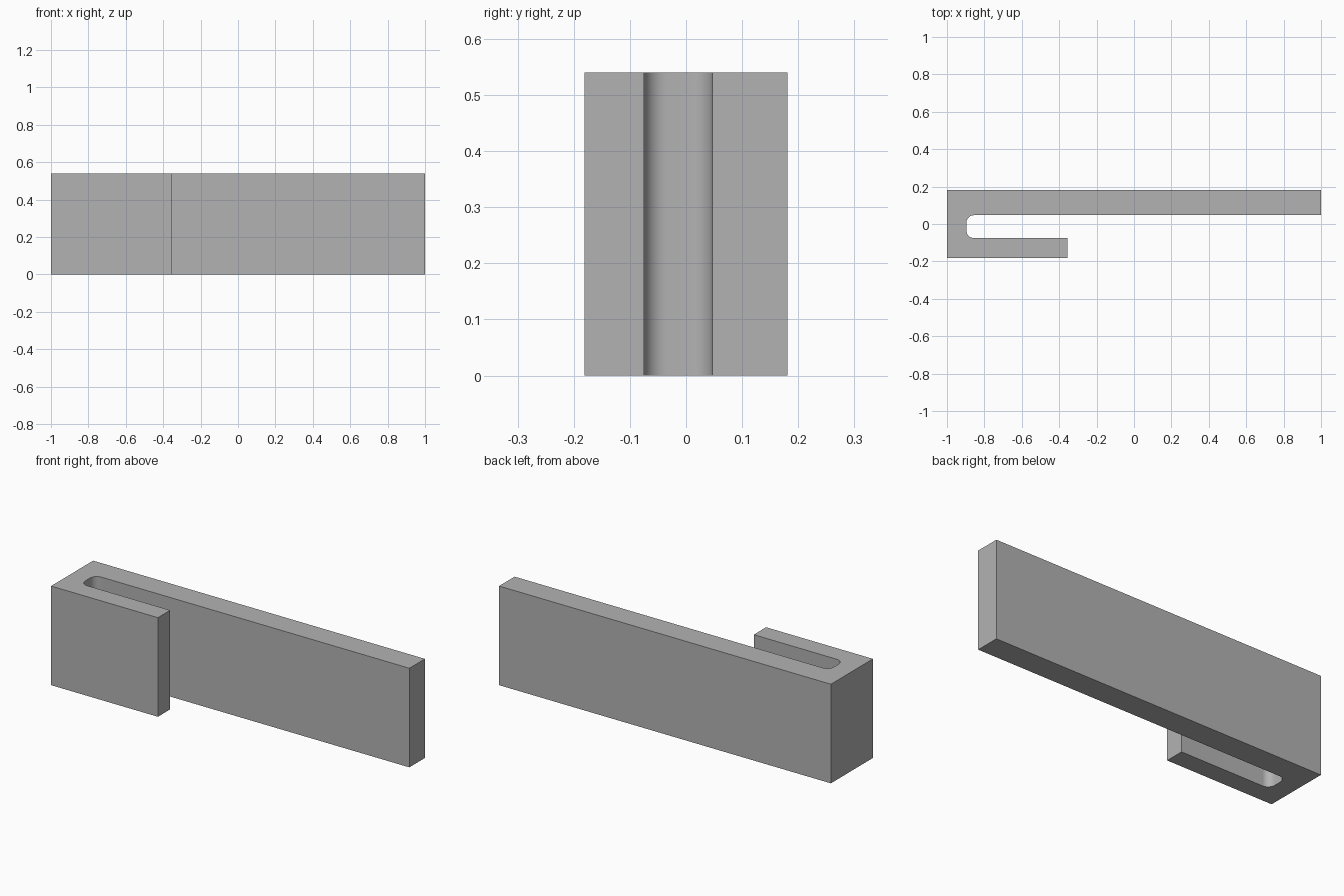
import bpy, bmesh
from math import pi, cos, sin

cube = bpy.data.objects.get("Cube")
if cube:
    bpy.data.objects.remove(cube, do_unlink=True)

# Overall sizes
HEIGHT = 0.54
BACK, FRONT = 0.181, -0.181
SLOT_BACK, SLOT_FRONT = 0.047, -0.075
SLOT_END, ARM_END = -0.896, -0.356
RADIUS, STEPS = 0.04, 10


def fillet(cx, cy, start):
    """Quarter arc, running clockwise from the start angle."""
    angles = [start - pi / 2 * i / STEPS for i in range(STEPS + 1)]
    return [(cx + RADIUS * cos(a), cy + RADIUS * sin(a)) for a in angles]


# Hook outline seen from above, counter-clockwise, with a rounded slot end
slot_x = SLOT_END + RADIUS
outline = [(-1, BACK), (-1, FRONT), (ARM_END, FRONT), (ARM_END, SLOT_FRONT)]
outline += fillet(slot_x, SLOT_FRONT + RADIUS, -pi / 2)
outline += fillet(slot_x, SLOT_BACK - RADIUS, pi)
outline += [(1, SLOT_BACK), (1, BACK)]

# Extrude the outline into the solid
bm = bmesh.new()
base = bm.faces.new([bm.verts.new((x, y, 0)) for x, y in outline])
result = bmesh.ops.extrude_face_region(bm, geom=[base], use_keep_orig=True)
top_verts = [g for g in result["geom"] if isinstance(g, bmesh.types.BMVert)]
bmesh.ops.translate(bm, vec=(0, 0, HEIGHT), verts=top_verts)
bmesh.ops.recalc_face_normals(bm, faces=bm.faces)

mesh = bpy.data.meshes.new("hook_bracket")
bm.to_mesh(mesh)
bm.free()
bracket = bpy.data.objects.new("hook_bracket", mesh)
bpy.context.collection.objects.link(bracket)

# Plain grey material
grey = bpy.data.materials.new("plain grey")
grey.use_nodes = True
colour = (0.45, 0.45, 0.45, 1)
grey.diffuse_color = colour
grey.node_tree.nodes["Principled BSDF"].inputs["Base Color"].default_value = colour
mesh.materials.append(grey)

# Smooth fillets, sharp corners
bpy.ops.object.select_all(action="DESELECT")
bracket.select_set(True)
bpy.context.view_layer.objects.active = bracket
bpy.ops.object.shade_smooth_by_angle(angle=pi / 6)
